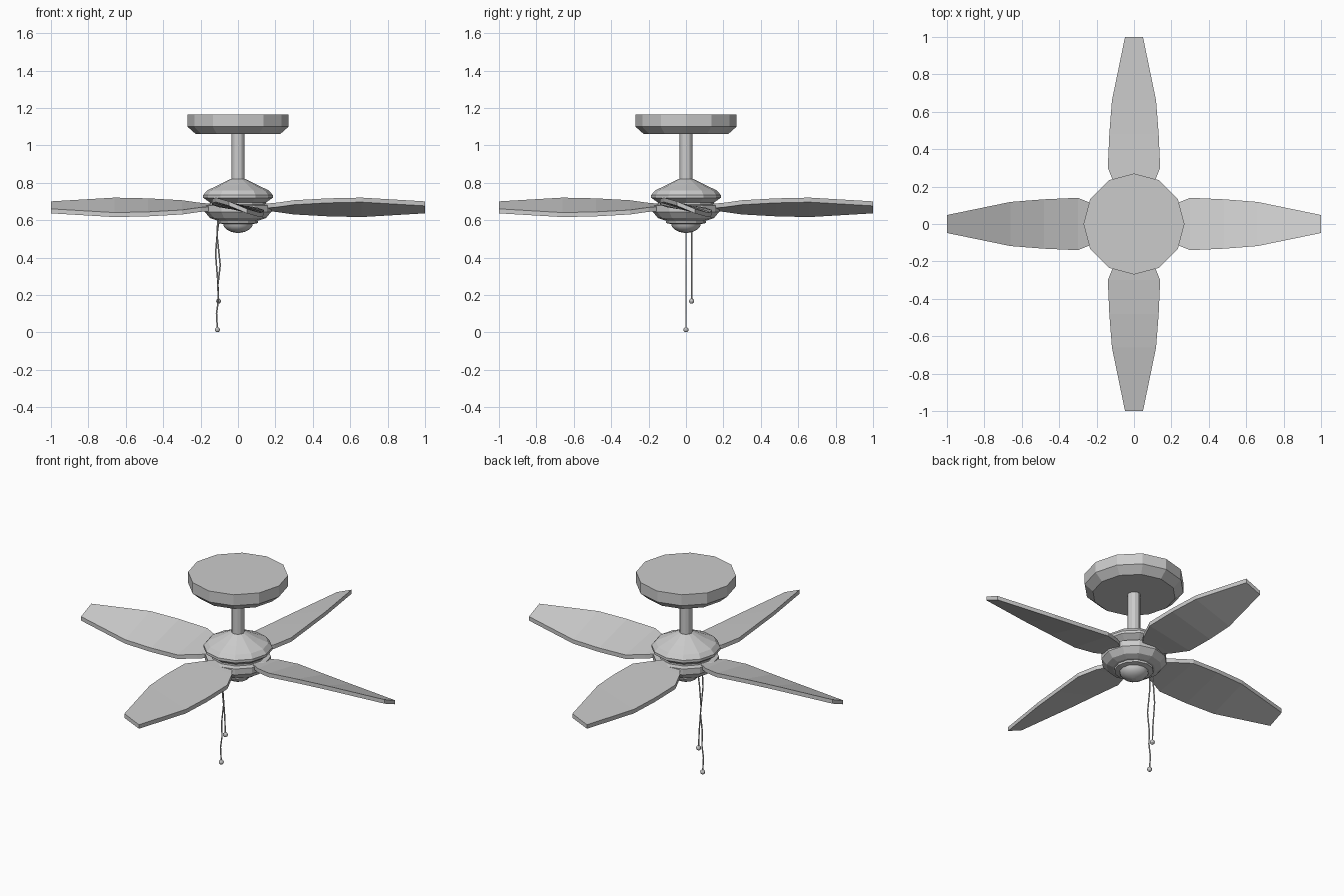
import bpy, bmesh, math
from mathutils import Matrix, Vector

if "Cube" in bpy.data.objects:
    bpy.data.objects.remove(bpy.data.objects["Cube"])


def finish(bm, name):
    bmesh.ops.recalc_face_normals(bm, faces=bm.faces)
    me = bpy.data.meshes.new(name)
    bm.to_mesh(me)
    bm.free()
    ob = bpy.data.objects.new(name, me)
    bpy.context.collection.objects.link(ob)
    return ob


def skin(bm, rings):
    """Bridge equal-length rings of points and cap both ends."""
    loops = [[bm.verts.new(p) for p in r] for r in rings]
    n = len(loops[0])
    for a, b in zip(loops, loops[1:]):
        for i in range(n):
            j = (i + 1) % n
            bm.faces.new((a[i], a[j], b[j], b[i]))
    bm.faces.new(loops[0])
    bm.faces.new(loops[-1])


def lathe(name, profile, sides=12):
    """Turn a (radius, z) profile around the z axis."""
    bm = bmesh.new()
    ang = [2 * math.pi * i / sides for i in range(sides)]
    skin(bm, [[(r * math.cos(a), r * math.sin(a), z) for a in ang] for r, z in profile])
    return finish(bm, name)


# Ceiling canopy and down rod
lathe("ceiling_canopy", [(0.27, 1.165), (0.27, 1.10), (0.225, 1.06)])
lathe("down_rod", [(0.035, 1.07), (0.035, 0.81)])

# Motor housing with the groove where the blades enter
lathe("motor_housing", [(0.04, 0.82), (0.11, 0.785), (0.165, 0.76), (0.186, 0.735),
                        (0.186, 0.72), (0.15, 0.695), (0.15, 0.685), (0.178, 0.68),
                        (0.178, 0.645), (0.15, 0.612), (0.115, 0.60), (0.09, 0.598)])

# Switch plate and rounded cap below
lathe("switch_plate", [(0.09, 0.605), (0.106, 0.597), (0.106, 0.585), (0.08, 0.58)])
cap = lathe("bottom_cap", [(0.08, 0.585), (0.076, 0.568), (0.06, 0.55),
                           (0.036, 0.538), (0.012, 0.533)])
for p in cap.data.polygons:
    p.use_smooth = len(p.vertices) == 4

# Four pitched blades: distance from the axis, half width, half rise
STATIONS = [(0.10, 0.035, 0.004), (0.20, 0.10, 0.012), (0.30, 0.14, 0.026),
            (0.48, 0.132, 0.036), (0.66, 0.118, 0.04), (1.0, 0.048, 0.02)]
MID, HALF = 0.669, 0.012
for k, label in enumerate(("right", "back", "left", "front")):
    bm = bmesh.new()
    skin(bm, [[(x, -w, MID + h - HALF), (x, w, MID - h - HALF),
               (x, w, MID - h + HALF), (x, -w, MID + h + HALF)] for x, w, h in STATIONS])
    bm.transform(Matrix.Rotation(k * math.pi / 2, 4, 'Z'))
    finish(bm, "blade_" + label)


# Two wavy pull chains with a bead at the end
def pull_chain(name, y, path):
    r = 0.004
    bm = bmesh.new()
    skin(bm, [[(x + r * math.cos(a * math.pi / 3), y + r * math.sin(a * math.pi / 3), z)
               for a in range(6)] for x, z in path])
    finish(bm, name + "_chain")
    bm = bmesh.new()
    bmesh.ops.create_uvsphere(bm, u_segments=10, v_segments=6, radius=0.014,
                              matrix=Matrix.Translation(Vector((path[-1][0], y, path[-1][1]))))
    finish(bm, name + "_bead")


pull_chain("long_pull", 0.0, [(-0.108, 0.605), (-0.112, 0.52), (-0.095, 0.36), (-0.108, 0.25),
                              (-0.105, 0.17), (-0.115, 0.10), (-0.11, 0.015)])
pull_chain("short_pull", 0.03, [(-0.10, 0.61), (-0.11, 0.54), (-0.12, 0.42),
                                (-0.108, 0.27), (-0.104, 0.168)])
